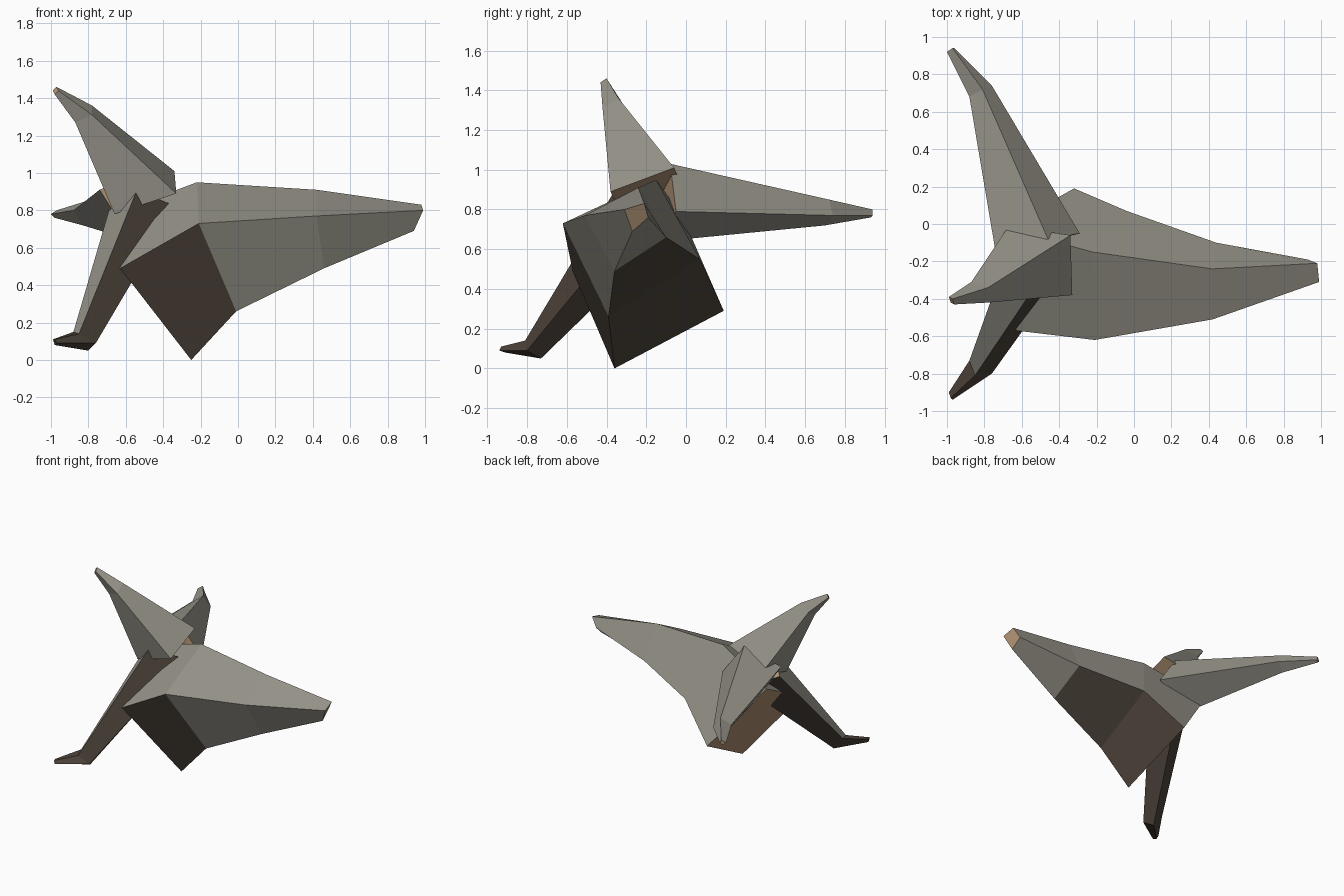
import bpy
import bmesh
from mathutils import Vector

default_cube = bpy.data.objects.get("Cube")
if default_cube:
    bpy.data.objects.remove(default_cube, do_unlink=True)


def srgb_to_linear(channel):
    value = channel / 255
    return value / 12.92 if value <= 0.04045 else ((value + 0.055) / 1.055) ** 2.4


def make_material(name, *rgb):
    colour = [srgb_to_linear(channel) for channel in rgb] + [1]
    material = bpy.data.materials.new(name)
    material.use_nodes = True
    material.diffuse_color = colour
    material.node_tree.nodes["Principled BSDF"].inputs["Base Color"].default_value = colour
    return material


MATERIALS = [
    make_material("weathered grey", 150, 147, 136),
    make_material("dark brown", 76, 66, 57),
    make_material("cut wood", 178, 148, 117),
]
GREY, DARK, CUT = range(len(MATERIALS))


def make_limb(name, rings, is_dark=lambda segment, side: False, tip_material=CUT):
    """Skin four-sided rings from root to tip. A ring given as three corners
    (top, first side, last side) is completed to a parallelogram."""
    bm = bmesh.new()
    loops = []
    for ring in rings:
        corners = [Vector(corner) for corner in ring]
        if len(corners) == 3:
            top, first, last = corners
            corners = [top, first, first + last - top, last]
        loops.append([bm.verts.new(corner) for corner in corners])

    # Side faces, coloured by segment and side
    for segment, (lower, upper) in enumerate(zip(loops, loops[1:])):
        for side in range(4):
            after = (side + 1) % 4
            face = bm.faces.new((lower[side], lower[after], upper[after], upper[side]))
            face.material_index = DARK if is_dark(segment, side) else GREY

    # Sawn ends
    bm.faces.new(loops[0][::-1]).material_index = CUT
    bm.faces.new(loops[-1]).material_index = tip_material

    bmesh.ops.recalc_face_normals(bm, faces=bm.faces[:])
    mesh = bpy.data.meshes.new(name)
    bm.to_mesh(mesh)
    bm.free()
    for material in MATERIALS:
        mesh.materials.append(material)
    limb = bpy.data.objects.new(name, mesh)
    bpy.context.collection.objects.link(limb)
    return limb


# Main trunk: corners run top, front, bottom, back
make_limb(
    "trunk",
    [
        [(-.70, -.02, .77), (-.63, -.57, .49), (-.25, -.36, 0), (-.32, .19, .29)],
        [(-.22, -.15, .95), (-.21, -.62, .73), (-.01, -.39, .26), (-.04, .07, .55)],
        [(.42, -.24, .91), (.42, -.51, .77), (.46, -.36, .49), (.44, -.10, .66)],
        [(.98, -.21, .83), (.99, -.31, .80), (.94, -.27, .69), (.93, -.19, .76)],
    ],
    is_dark=lambda segment, side: (segment == 0 and side in (1, 2))
    or (segment == 1 and side == 2),
)

# Root reaching upward
make_limb(
    "upper_root",
    [
        [(-.34, -.06, 1.01), (-.33, -.38, .89), (-.67, -.01, .90)],
        [(-.78, -.34, 1.36), (-.78, -.42, 1.31), (-.87, -.31, 1.32)],
        [(-.97, -.40, 1.46), (-.96, -.43, 1.44), (-.99, -.39, 1.44)],
    ],
)

# Root reaching backward
make_limb(
    "back_root",
    [
        [(-.46, -.08, 1.03), (-.29, -.05, .79), (-.57, -.12, .64), (-.74, -.15, .91)],
        [(-.81, .72, .85), (-.76, .74, .77), (-.83, .70, .72), (-.88, .68, .80)],
        [(-.97, .94, .80), (-.96, .94, .77), (-.98, .93, .76), (-1, .92, .78)],
    ],
)

# Root reaching forward and down to the ground, grey only on its outer side
make_limb(
    "front_root",
    [
        [(-.54, -.35, .91), (-.33, -.20, .82), (-.69, -.20, .80)],
        [(-.85, -.81, .14), (-.76, -.80, .09), (-.80, -.73, .05), (-.88, -.73, .15)],
        [(-.98, -.93, .11), (-.97, -.94, .09), (-.98, -.91, .08), (-.99, -.90, .11)],
    ],
    is_dark=lambda segment, side: segment == 1 or side != 3,
    tip_material=DARK,
)
